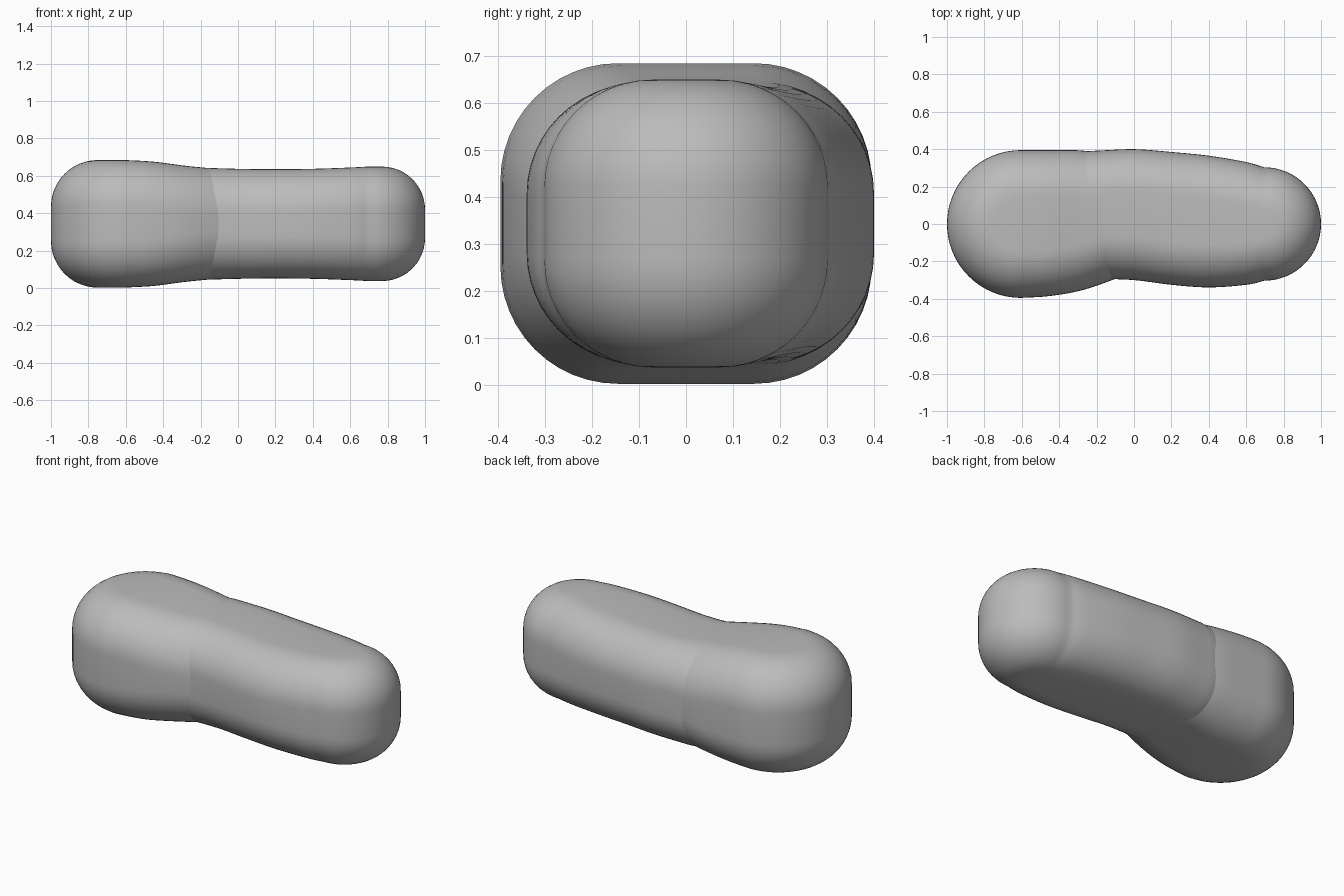
import bpy, bmesh, math
from mathutils import Vector

cube = bpy.data.objects.get("Cube")
if cube:
    bpy.data.objects.remove(cube, do_unlink=True)

grey = bpy.data.materials.new("soft_grey")
grey.use_nodes = True
colour = (0.5, 0.5, 0.5, 1)
grey.diffuse_color = colour
grey.node_tree.nodes["Principled BSDF"].inputs["Base Color"].default_value = colour

MID_Z = 0.343


def spline(keys, steps=6):
    """Smooth curve through keys of (x, y, radius, half height)."""
    pts = [Vector(k) for k in keys]
    ext = [2 * pts[0] - pts[1]] + pts + [2 * pts[-1] - pts[-2]]
    out = []
    for a, b, c, d in zip(ext, ext[1:], ext[2:], ext[3:]):
        for i in range(steps):
            t = i / steps
            out.append(0.5 * (2 * b + (c - a) * t + (2 * a - 5 * b + 4 * c - d) * t**2
                              + (3 * b - a - 3 * c + d) * t**3))
    return out + [pts[-1]]


def lobe(name, keys, corner):
    """Rounded pill: outline around a spine, with a soft-cornered side profile."""
    spine = spline(keys)
    # walk the outline: front side, right end, back side, left end
    walk = [(k, -math.pi / 2) for k in spine]
    walk += [(spine[-1], -math.pi / 2 + math.pi * i / 32) for i in range(1, 32)]
    walk += [(k, math.pi / 2) for k in reversed(spine)]
    walk += [(spine[0], math.pi / 2 + math.pi * i / 32) for i in range(1, 32)]
    arc = [math.pi / 2 * i / 12 for i in range(13)]
    bm = bmesh.new()
    columns = []
    for (x, y, radius, half), ang in walk:
        upper = [(radius - corner + corner * math.cos(a),
                  half - corner + corner * math.sin(a)) for a in arc]
        upper.append((0, half))
        profile = [(r, -h) for r, h in reversed(upper)] + upper
        columns.append([bm.verts.new((x + r * math.cos(ang), y + r * math.sin(ang), MID_Z + h))
                        for r, h in profile])
    for left, right in zip(columns, columns[1:] + columns[:1]):
        for i in range(len(left) - 1):
            bm.faces.new((left[i], right[i], right[i + 1], left[i + 1]))
    bmesh.ops.remove_doubles(bm, verts=bm.verts, dist=0.0005)
    bmesh.ops.recalc_face_normals(bm, faces=bm.faces)
    mesh = bpy.data.meshes.new(name)
    bm.to_mesh(mesh)
    bm.free()
    mesh.materials.append(grey)
    obj = bpy.data.objects.new(name, mesh)
    bpy.context.collection.objects.link(obj)
    bpy.ops.object.select_all(action="DESELECT")
    obj.select_set(True)
    bpy.context.view_layer.objects.active = obj
    bpy.ops.object.shade_smooth_by_angle(angle=math.radians(40))
    return obj


# Wide end, tapering into the long end
lobe("wide_lobe", [(-0.605, 0, 0.395, 0.341), (-0.45, 0.005, 0.39, 0.332),
                   (-0.27, 0.02, 0.372, 0.309), (-0.06, 0.04, 0.318, 0.288),
                   (0.1, 0.05, 0.26, 0.262)], 0.25)

# Long end, slightly waisted, with a round tip
lobe("long_lobe", [(-0.2, 0.05, 0.342, 0.300), (0, 0.05, 0.350, 0.294),
                   (0.2, 0.03, 0.355, 0.292), (0.4, 0.013, 0.352, 0.294),
                   (0.6, 0.003, 0.328, 0.301), (0.697, 0, 0.303, 0.306)], 0.23)
